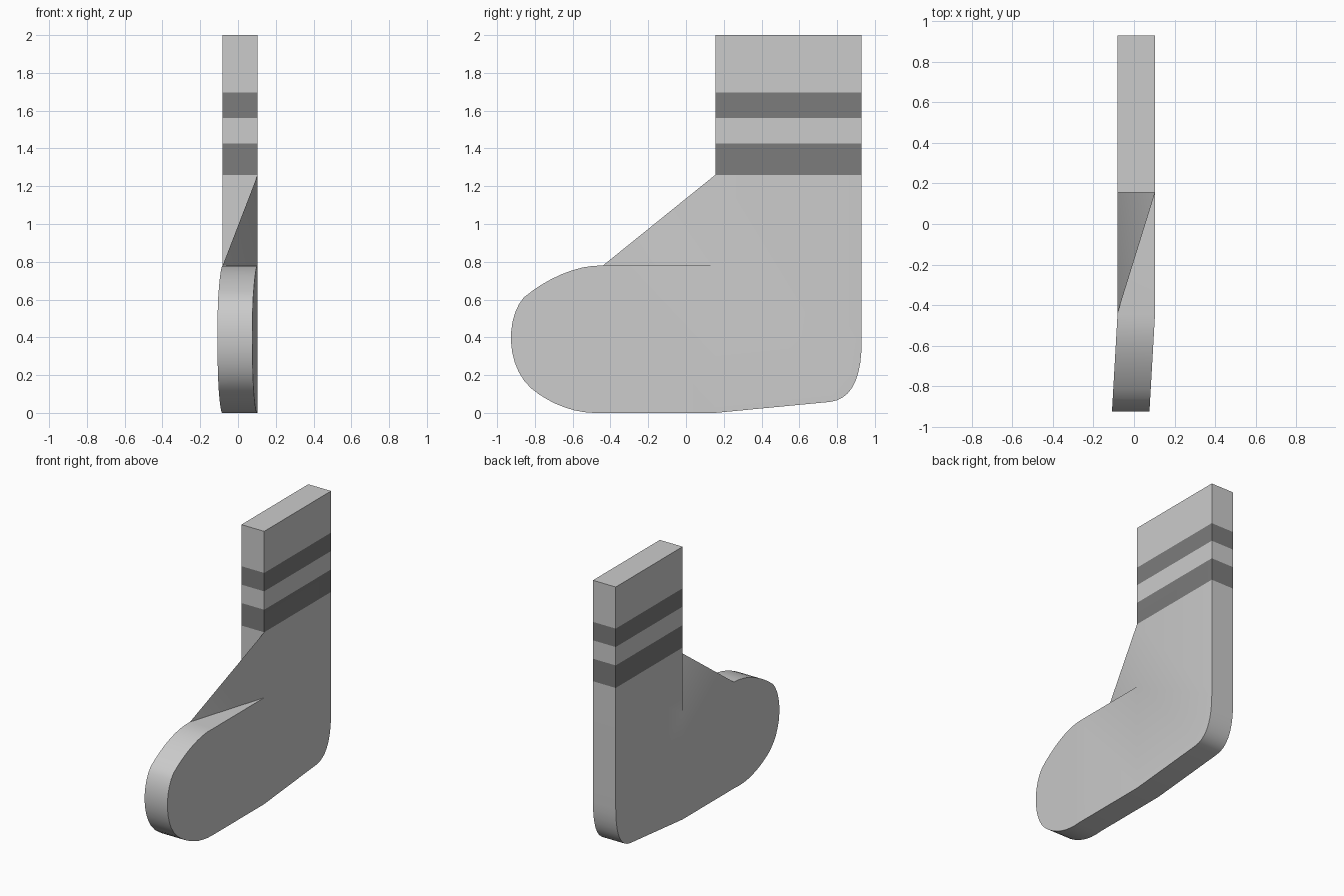
import bpy, bmesh, math

if "Cube" in bpy.data.objects:
    bpy.data.objects.remove(bpy.data.objects["Cube"])

X_LEFT, X_RIGHT = -0.081, 0.104
TOE_START = -0.44


def bezier(p0, p1, p2, p3, n):
    """Points on a cubic curve in the side plane (y, z)."""
    out = []
    for i in range(n + 1):
        t = i / n
        w = ((1 - t) ** 3, 3 * t * (1 - t) ** 2, 3 * t * t * (1 - t), t ** 3)
        out.append(tuple(sum(k * p[a] for k, p in zip(w, (p0, p1, p2, p3))) for a in (0, 1)))
    return out


def make_material(name, value):
    mat = bpy.data.materials.new(name)
    mat.diffuse_color = (value, value, value, 1)
    mat.use_nodes = True
    mat.node_tree.nodes["Principled BSDF"].inputs["Base Color"].default_value = mat.diffuse_color
    return mat


bm = bmesh.new()


def vert_pair(point):
    """Left and right vertex for a side-profile point; the toe drifts to the left."""
    y, z = point
    shift = -0.028 * max(0, TOE_START - y) / 0.49
    return bm.verts.new((X_LEFT + shift, y, z)), bm.verts.new((X_RIGHT + shift, y, z))


def side_faces(pairs):
    for side in (0, 1):
        bm.faces.new([p[side] for p in pairs])


def rim(pairs):
    """Strip of quads joining the two sides along a row of points."""
    return [bm.faces.new((a[0], b[0], b[1], a[1])) for a, b in zip(pairs, pairs[1:])]


# Toe outline, from the instep round to the sole
toe_points = bezier((TOE_START, 0.78), (-0.58, 0.785), (-0.74, 0.71), (-0.86, 0.61), 8)
toe_points += bezier((-0.86, 0.61), (-0.955, 0.50), (-0.955, 0.25), (-0.82, 0.13), 10)[1:]
toe_points += bezier((-0.82, 0.13), (-0.73, 0.055), (-0.61, 0.003), (-0.49, 0), 7)[1:]
toe_points.append((TOE_START, 0))
toe = [vert_pair(p) for p in toe_points]

# Sole and rounded heel
heel_points = [(0.155, 0)] + bezier((0.76, 0.058), (0.88, 0.07), (0.93, 0.19), (0.93, 0.38), 9)
heel = [vert_pair(p) for p in heel_points]

# Leg levels with two dark stripes
levels = (1.26, 1.425, 1.56, 1.695, 2.0)
leg_front = [vert_pair((0.155, z)) for z in levels]
leg_back = [vert_pair((0.93, z)) for z in levels]
ankle = vert_pair((0.155, 0.78))

side_faces(toe)
side_faces([toe[-1]] + heel + [leg_back[0], leg_front[0], ankle, toe[0]])
rim(toe + heel + leg_back[:1])

for i in range(len(levels) - 1):
    before = set(bm.faces)
    side_faces([leg_front[i], leg_front[i + 1], leg_back[i + 1], leg_back[i]])
    rim(leg_front[i:i + 2])
    rim(leg_back[i:i + 2])
    for face in set(bm.faces) - before:
        face.material_index = 1 if i in (0, 2) else 0
rim([leg_front[-1], leg_back[-1]])

# Instep fold: a diagonal ridge from the foot's left edge to the leg's right edge
foot_l, foot_r = toe[0]
leg_l, leg_r = leg_front[0]
for tri in ((foot_l, foot_r, ankle[1]), (foot_l, ankle[1], leg_r),
            (foot_l, leg_r, ankle[0]), (ankle[0], leg_r, leg_l)):
    bm.faces.new(tri)

bmesh.ops.recalc_face_normals(bm, faces=bm.faces)
mesh = bpy.data.meshes.new("sock")
bm.to_mesh(mesh)
bm.free()
mesh.materials.append(make_material("knit", 0.8))
mesh.materials.append(make_material("stripe", 0.2))

sock = bpy.data.objects.new("sock", mesh)
bpy.context.collection.objects.link(sock)
bpy.context.view_layer.objects.active = sock
sock.select_set(True)
bpy.ops.object.shade_smooth_by_angle(angle=math.radians(30))
